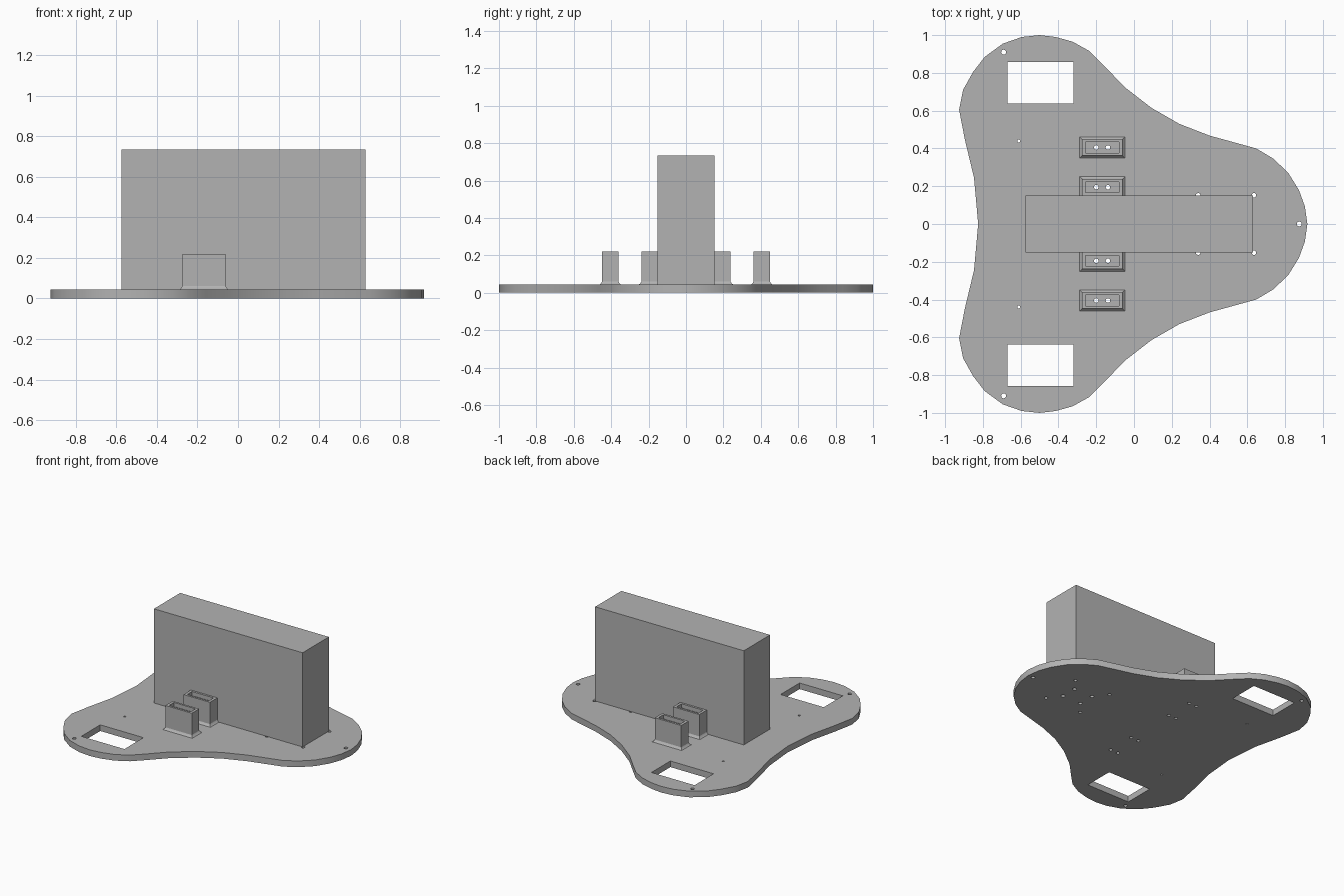
import bpy, bmesh, math
from mathutils import Matrix

if "Cube" in bpy.data.objects:
    bpy.data.objects.remove(bpy.data.objects["Cube"])

grey = bpy.data.materials.new("plain grey")
grey.use_nodes = True
grey.diffuse_color = (0.45, 0.45, 0.45, 1)
grey.node_tree.nodes["Principled BSDF"].inputs["Base Color"].default_value = (0.45, 0.45, 0.45, 1)

THICK = 0.045


def rect(cx, cy, w, d):
    return [(cx + sx * w / 2, cy + sy * d / 2) for sx, sy in ((-1, -1), (1, -1), (1, 1), (-1, 1))]


def circle(cx, cy, r, n=16):
    return [(cx + r * math.cos(math.tau * i / n), cy + r * math.sin(math.tau * i / n)) for i in range(n)]


def slab(name, loops, z0, z1):
    """Extrude an outline with holes between two heights."""
    curve = bpy.data.curves.new(name, "CURVE")
    curve.dimensions = "2D"
    curve.fill_mode = "BOTH"
    curve.extrude = (z1 - z0) / 2
    for loop in loops:
        spline = curve.splines.new("POLY")
        spline.points.add(len(loop) - 1)
        for p, (x, y) in zip(spline.points, loop):
            p.co = (x, y, 0, 1)
        spline.use_cyclic_u = True
    temp = bpy.data.objects.new(name, curve)
    bpy.context.collection.objects.link(temp)
    bpy.context.view_layer.update()
    mesh = bpy.data.meshes.new_from_object(temp.evaluated_get(bpy.context.evaluated_depsgraph_get()))
    bpy.data.objects.remove(temp)
    bm = bmesh.new()
    bm.from_mesh(mesh)
    bmesh.ops.remove_doubles(bm, verts=bm.verts, dist=0.0001)
    bmesh.ops.translate(bm, verts=bm.verts, vec=(0, 0, (z0 + z1) / 2))
    bmesh.ops.recalc_face_normals(bm, faces=bm.faces)
    return finish(name, bm, mesh)


def finish(name, bm, mesh=None):
    mesh = mesh or bpy.data.meshes.new(name)
    bm.to_mesh(mesh)
    bm.free()
    mesh.materials.clear()
    mesh.materials.append(grey)
    ob = bpy.data.objects.new(name, mesh)
    bpy.context.collection.objects.link(ob)
    bpy.ops.object.select_all(action="DESELECT")
    ob.select_set(True)
    bpy.context.view_layer.objects.active = ob
    bpy.ops.object.shade_smooth_by_angle(angle=math.radians(30))
    return ob


# Three-lobed base plate: half outline, mirrored across y
half = [(-.825, 0), (-.847, .245), (-.895, .445), (-.926, .605), (-.905, .71), (-.852, .805),
        (-.79, .885), (-.694, .955), (-.594, .99), (-.5, 1), (-.414, .99), (-.325, .965),
        (-.235, .915), (-.16, .84), (-.05, .725), (.092, .615), (.24, .53), (.40, .468),
        (.647, .4), (.736, .347), (.815, .273), (.873, .18), (.905, .092), (.918, 0)]
outline = half + [(x, -y) for x, y in half[-2:0:-1]]

SOCKET_X = -0.168
SOCKET_Y = (-0.405, -0.195, 0.195, 0.405)
PINS = (-0.2, -0.138)

holes = [circle(.875, 0, .013)]
for s in (-1, 1):
    holes.append(rect(-.495, s * .748, .35, .22))
    holes += [circle(-.69, s * .91, .013), circle(-.61, s * .44, .008)]
    # Mounting holes at and under the block
    holes += [circle(.635, s * .152, .012), circle(.34, s * .152, .012)]
    holes += [circle(.485 + dx, s * .06, .014) for dx in (-.07, .08)]
pin_holes = [circle(x, y, .012) for y in SOCKET_Y for x in PINS]
slab("base_plate", [outline] + holes + pin_holes, 0, THICK)

# Tall block
bm = bmesh.new()
bmesh.ops.create_cube(bm, size=1, matrix=Matrix.Translation((.0275, 0, (THICK + .735) / 2))
                      @ Matrix.Diagonal((1.205, .304, .735 - THICK, 1)))
finish("tall_block", bm)

# Sockets: solid core with pin bores, recessed rim and flared foot
for i, y in enumerate(SOCKET_Y, 1):
    body = rect(SOCKET_X, y, .214, .086)
    slot = rect(SOCKET_X, y, .175, .056)
    bores = [circle(x, y, .012) for x in PINS]
    slab(f"socket_core_{i}", [body] + bores, THICK, .19)
    slab(f"socket_rim_{i}", [body, slot], .19, .22)
    bm = bmesh.new()
    rings = [[bm.verts.new((px, py, z)) for px, py in rect(SOCKET_X, y, .214 + g, .086 + g)]
             for z, g in ((THICK, .026), (THICK + .005, .012), (THICK + .016, 0))]
    for low, high in zip(rings, rings[1:]):
        for k in range(4):
            n = (k + 1) % 4
            bm.faces.new((low[k], low[n], high[n], high[k]))
    finish(f"socket_foot_{i}", bm)
